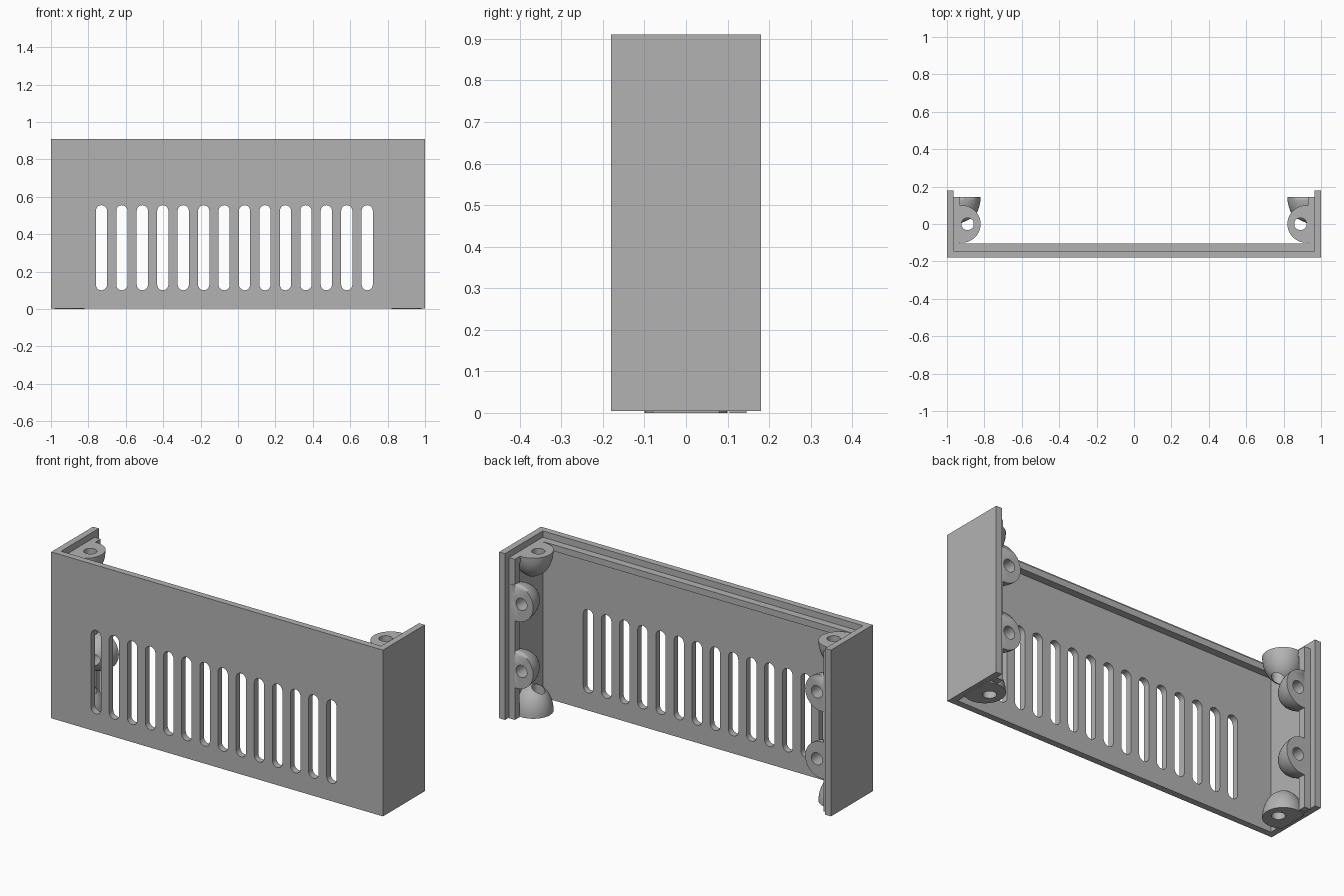
import bpy, bmesh, math
from mathutils import Matrix, Vector

old = bpy.data.objects.get("Cube")
if old:
    bpy.data.objects.remove(old, do_unlink=True)

grey = bpy.data.materials.new("plain_grey")
grey.use_nodes = True
grey.diffuse_color = (0.45, 0.45, 0.45, 1)
grey.node_tree.nodes["Principled BSDF"].inputs["Base Color"].default_value = grey.diffuse_color

HEIGHT, DEPTH, WALL = 0.91, 0.18, 0.035
INNER = 1 - WALL          # inside face of the end walls
LEDGE = 0.93              # inside face of the ledges
LEDGE_TOP = HEIGHT - WALL


def finish(name, bm):
    """Turn a bmesh into a grey object."""
    bmesh.ops.recalc_face_normals(bm, faces=bm.faces)
    mesh = bpy.data.meshes.new(name)
    bm.to_mesh(mesh)
    bm.free()
    mesh.materials.append(grey)
    obj = bpy.data.objects.new(name, mesh)
    bpy.context.collection.objects.link(obj)
    return obj


def extrude_profile(bm, points, direction):
    face = bm.faces.new([bm.verts.new(p) for p in points])
    top = bmesh.ops.extrude_face_region(bm, geom=[face])["geom"]
    verts = [v for v in top if isinstance(v, bmesh.types.BMVert)]
    bmesh.ops.translate(bm, verts=verts, vec=direction)


def box(name, low, high):
    bm = bmesh.new()
    low, high = Vector(low), Vector(high)
    bmesh.ops.create_cube(bm, size=1)
    bmesh.ops.scale(bm, vec=high - low, verts=bm.verts)
    bmesh.ops.translate(bm, vec=(low + high) / 2, verts=bm.verts)
    return finish(name, bm)


def cut(obj, cutter):
    """Cut one object from another, keeping the cutter hidden."""
    mod = obj.modifiers.new("cut", 'BOOLEAN')
    mod.operation, mod.solver, mod.object = 'DIFFERENCE', 'EXACT', cutter
    cutter.hide_render = True
    cutter.hide_viewport = True


# U-shaped outer shell
bm = bmesh.new()
outline = [(-1, -DEPTH), (1, -DEPTH), (1, DEPTH), (INNER, DEPTH),
           (INNER, WALL - DEPTH), (-INNER, WALL - DEPTH), (-INNER, DEPTH), (-1, DEPTH)]
base = 0.004
extrude_profile(bm, [(x, y, base) for x, y in outline], (0, 0, HEIGHT - base))
shell = finish("outer_shell", bm)

# Row of rounded ventilation slots
bm = bmesh.new()
radius, low, high, steps = 0.03, 0.13, 0.525, 10
for i in range(14):
    x = -0.73 + i * 0.1093
    ring = []
    for start, z in ((0, high), (math.pi, low)):
        for k in range(steps + 1):
            a = start + math.pi * k / steps
            ring.append((x + radius * math.cos(a), -0.3, z + radius * math.sin(a)))
    extrude_profile(bm, ring, (0, 0.3, 0))
cut(shell, finish("slot_cutter", bm))

# Ledge under the top rim of the front wall
box("front_ledge", (-INNER, WALL - DEPTH, LEDGE_TOP - WALL), (INNER, -0.105, LEDGE_TOP))


def boss(name, side, y, z, axis):
    """Domed screw boss; axis points from the flat face into the dome."""
    turn = Vector((0, 0, 1)).rotation_difference(Vector(axis)).to_matrix().to_4x4()
    bm = bmesh.new()
    bmesh.ops.create_uvsphere(bm, u_segments=40, v_segments=24, radius=0.1)
    bmesh.ops.scale(bm, vec=(1, 1, 1.4), verts=bm.verts)
    place = Matrix.Translation((side * 0.92, y, z)) @ turn
    bmesh.ops.transform(bm, matrix=place, verts=bm.verts)
    # Trim to the flat face and to the end wall
    for point, normal in (((0, y, z), -Vector(axis)),
                          ((side * 0.98, 0, 0), Vector((side, 0, 0)))):
        geom = bm.verts[:] + bm.edges[:] + bm.faces[:]
        result = bmesh.ops.bisect_plane(bm, geom=geom, plane_co=point, plane_no=normal,
                                        clear_outer=True)
        edges = [e for e in result["geom_cut"] if isinstance(e, bmesh.types.BMEdge)]
        bmesh.ops.holes_fill(bm, edges=edges)
    obj = finish(name, bm)
    # Screw hole
    bm = bmesh.new()
    bmesh.ops.create_cone(bm, cap_ends=True, segments=32, radius1=0.033, radius2=0.033, depth=0.5)
    hole = Matrix.Translation((side * 0.89, y, z)) @ turn
    bmesh.ops.transform(bm, matrix=hole, verts=bm.verts)
    cut(obj, finish(name + "_hole_cutter", bm))
    bpy.ops.object.select_all(action='DESELECT')
    bpy.context.view_layer.objects.active = obj
    obj.select_set(True)
    bpy.ops.object.shade_smooth_by_angle(angle=math.radians(35))


# Ledges, back lips and bosses on both end walls
for side, word in ((-1, "right"), (1, "left")):
    a, b = sorted((side * LEDGE, side * INNER))
    box(word + "_top_ledge", (a, -0.105, LEDGE_TOP - WALL), (b, 0.105, LEDGE_TOP))
    box(word + "_back_lip", (a, 0.105, 0), (b, 0.145, LEDGE_TOP))
    boss(word + "_top_boss", side, 0, LEDGE_TOP, (0, 0, -1))
    boss(word + "_bottom_boss", side, 0, 0, (0, 0, 1))
    boss(word + "_upper_back_boss", side, 0.145, 0.64, (0, -1, 0))
    boss(word + "_lower_back_boss", side, 0.145, 0.275, (0, -1, 0))
